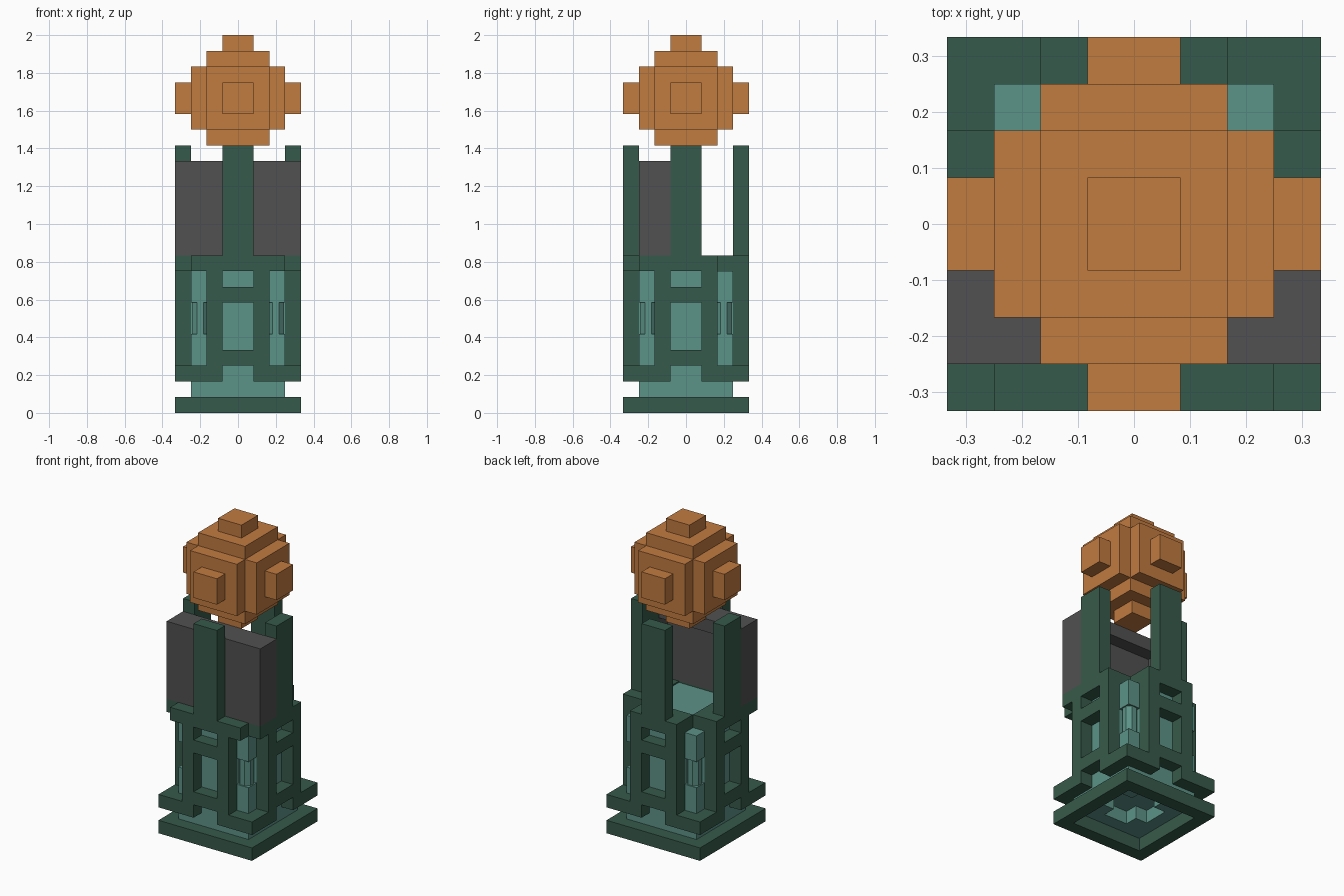
import bpy
from math import pi
from mathutils import Matrix

U = 1 / 12  # size of one block

old = bpy.data.objects.get("Cube")
if old:
    bpy.data.objects.remove(old, do_unlink=True)

import bmesh


def material(name, rgb):
    m = bpy.data.materials.new(name)
    m.use_nodes = True
    m.diffuse_color = (*rgb, 1)
    m.node_tree.nodes["Principled BSDF"].inputs["Base Color"].default_value = (*rgb, 1)
    return m


GREEN = material("dark_green", (0.037, 0.102, 0.07))
TEAL = material("teal", (0.107, 0.292, 0.242))
GREY = material("dark_grey", (0.084, 0.082, 0.084))
ORANGE = material("copper_orange", (0.533, 0.198, 0.051))


def add_box(bm, x, y, z):
    """Add a box from (low, high) ranges in block units."""
    r = (x, y, z)
    size = Matrix.Diagonal([b - a for a, b in r] + [1])
    centre = Matrix.Translation([(a + b) / 2 for a, b in r])
    bmesh.ops.create_cube(bm, size=1, matrix=centre @ size)


def finish(bm, name, mat):
    bmesh.ops.scale(bm, vec=(U, U, U), verts=bm.verts)
    mesh = bpy.data.meshes.new(name)
    bm.to_mesh(mesh)
    bm.free()
    mesh.materials.append(mat)
    ob = bpy.data.objects.new(name, mesh)
    bpy.context.collection.objects.link(ob)
    return ob


def part(name, mat, boxes, turns=1):
    """Build one part from boxes, repeated in quarter turns about z."""
    bm = bmesh.new()
    for k in range(turns):
        before = set(bm.verts)
        for b in boxes:
            add_box(bm, *b)
        new = [v for v in bm.verts if v not in before]
        bmesh.ops.rotate(bm, verts=new, matrix=Matrix.Rotation(k * pi / 2, 3, "Z"))
    return finish(bm, name, mat)


def span(h):
    return (-h, h)


FRONT = (-4, -3)

# Foot: open square ring, with a pierced plate resting on it
part("base_ring", GREEN, [((-4, 3), FRONT, (0, 1))], 4)
part("base_plate", TEAL, [((-3, 2), (-3, -2), (1, 2)),
                          ((-2, -1), (-2, -1), (1, 2))], 4)

# Corner brackets above the foot
part("lower_brackets", GREEN, [((1, 4), FRONT, (2, 3)),
                               ((-4, -1), FRONT, (2, 3))], 4)

# Inner cross-shaped core
part("core", TEAL, [(span(3), span(2), (2, 9)), (span(2), span(3), (2, 9)),
                    (span(2), span(2), (9, 9.9))])

# Corner columns in two blocks, with a slimmer neck between
part("corner_columns", TEAL, [((2, 3), (2, 3), (2, 5)),
                              ((2, 3), (2, 3), (7, 9))], 4)
bm = bmesh.new()
for sx in (-1, 1):
    for sy in (-1, 1):
        m = Matrix.Translation((sx * 2.4, sy * 2.4, 6)) @ Matrix.Rotation(pi / 8, 4, "Z")
        bmesh.ops.create_cone(bm, cap_ends=True, segments=8, radius1=0.55,
                              radius2=0.55, depth=2, matrix=m)
finish(bm, "column_necks", TEAL)

# Window frames on the four sides
part("window_frames", GREEN, [
    ((-2, -1), FRONT, (3, 9)),
    ((1, 2), FRONT, (3, 9)),
    (span(1), FRONT, (3, 4)),
    (span(1), FRONT, (7, 8)),
    (span(2), (-4, -2), (9, 10)),
], 4)

# Longer ledges carrying the panel at the front
part("front_ledge", GREEN, [(span(3), FRONT, (9, 10))])
for name, s in (("left_ledge", 1), ("right_ledge", -1)):
    part(name, GREEN, [(sorted((s * 3, s * 4)), (-3, -2), (9, 10))])

# Four upright posts
part("posts", GREEN, [(span(1), FRONT, (10, 17))], 4)

# Grey panel, hollowed at the back below its top rail
part("panel", GREY, [
    (span(4), (-3, -2), (10, 16)),
    (span(4), (-2, -1), (15, 16)),
    ((-4, -3), (-2, -1), (10, 15)),
    ((3, 4), (-2, -1), (10, 15)),
])

# Stepped ball with a stud on each side
part("ball", ORANGE, [
    (span(3), span(2), (18, 22)),
    (span(2), span(3), (18, 22)),
    (span(2), span(2), (17, 23)),
])
part("ball_studs", ORANGE, [
    (span(4), span(1), (19, 21)),
    (span(1), span(4), (19, 21)),
    (span(1), span(1), (16, 24)),
])
